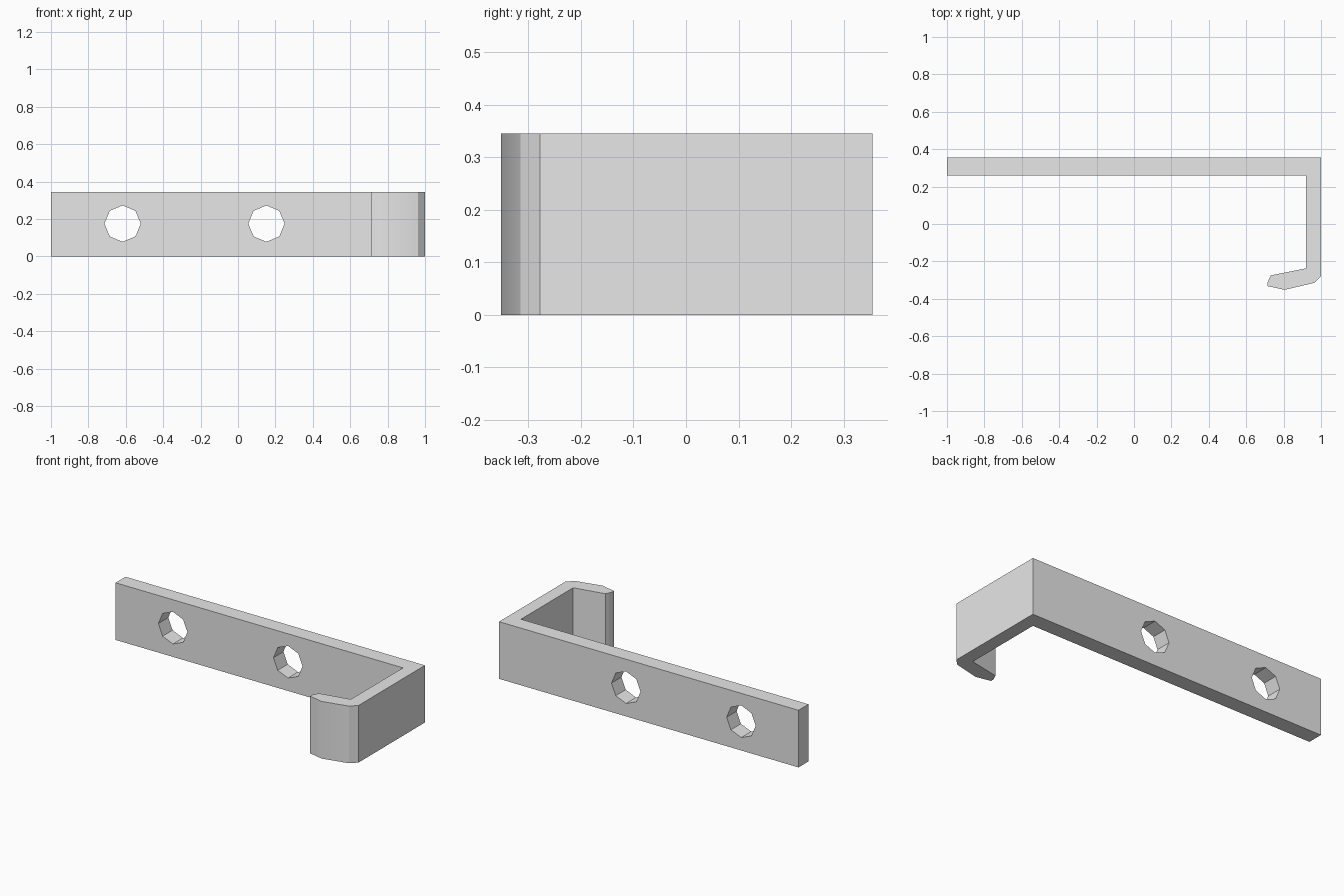
import bpy, bmesh, math

if "Cube" in bpy.data.objects:
    bpy.data.objects.remove(bpy.data.objects["Cube"])

HEIGHT = 0.345

grey = bpy.data.materials.new("light_grey")
grey.diffuse_color = (0.8, 0.8, 0.8, 1)
grey.use_nodes = True
grey.node_tree.nodes["Principled BSDF"].inputs["Base Color"].default_value = grey.diffuse_color


def prism(name, profile, place, offset):
    """Extrude a closed profile along an offset vector."""
    bm = bmesh.new()
    base = bm.faces.new([bm.verts.new(place(a, b)) for a, b in profile])
    new = bmesh.ops.extrude_face_region(bm, geom=[base])["geom"]
    bmesh.ops.translate(bm, vec=offset,
                        verts=[v for v in new if isinstance(v, bmesh.types.BMVert)])
    bmesh.ops.recalc_face_normals(bm, faces=bm.faces)
    mesh = bpy.data.meshes.new(name)
    bm.to_mesh(mesh)
    bm.free()
    mesh.materials.append(grey)
    obj = bpy.data.objects.new(name, mesh)
    bpy.context.collection.objects.link(obj)
    return obj


# Bracket: long mounting plate, side arm and hooked lip
outline = [(-1, 0.355), (1, 0.355), (1, -0.278), (0.963, -0.315),
           (0.805, -0.352), (0.714, -0.332), (0.714, -0.312),
           (0.731, -0.275), (0.92, -0.237), (0.92, 0.26), (-1, 0.26)]
bracket = prism("hook_bracket", outline, lambda x, y: (x, y, 0), (0, 0, HEIGHT))

# Two eight-sided screw holes through the plate
for i, cx in enumerate((-0.617, 0.152)):
    ring = [(cx + 0.097 * math.cos(k * math.pi / 4),
             0.175 + 0.097 * math.sin(k * math.pi / 4)) for k in range(8)]
    cutter = prism(f"screw_hole_cutter_{i + 1}", ring,
                   lambda x, z: (x, 0.2, z), (0, 0.25, 0))
    cutter.hide_render = True
    cutter.hide_viewport = True
    cut = bracket.modifiers.new("screw_hole", 'BOOLEAN')
    cut.operation = 'DIFFERENCE'
    cut.solver = 'EXACT'
    cut.object = cutter

# Bake the holes, then smooth only the rounded lip
bpy.context.view_layer.update()
evaluated = bracket.evaluated_get(bpy.context.evaluated_depsgraph_get())
drilled = bpy.data.meshes.new_from_object(evaluated)
bracket.modifiers.clear()
bracket.data = drilled
for obj in [o for o in bpy.data.objects if "cutter" in o.name]:
    bpy.data.objects.remove(obj)
bpy.context.view_layer.objects.active = bracket
bracket.select_set(True)
bpy.ops.object.shade_smooth_by_angle(angle=math.radians(30))
